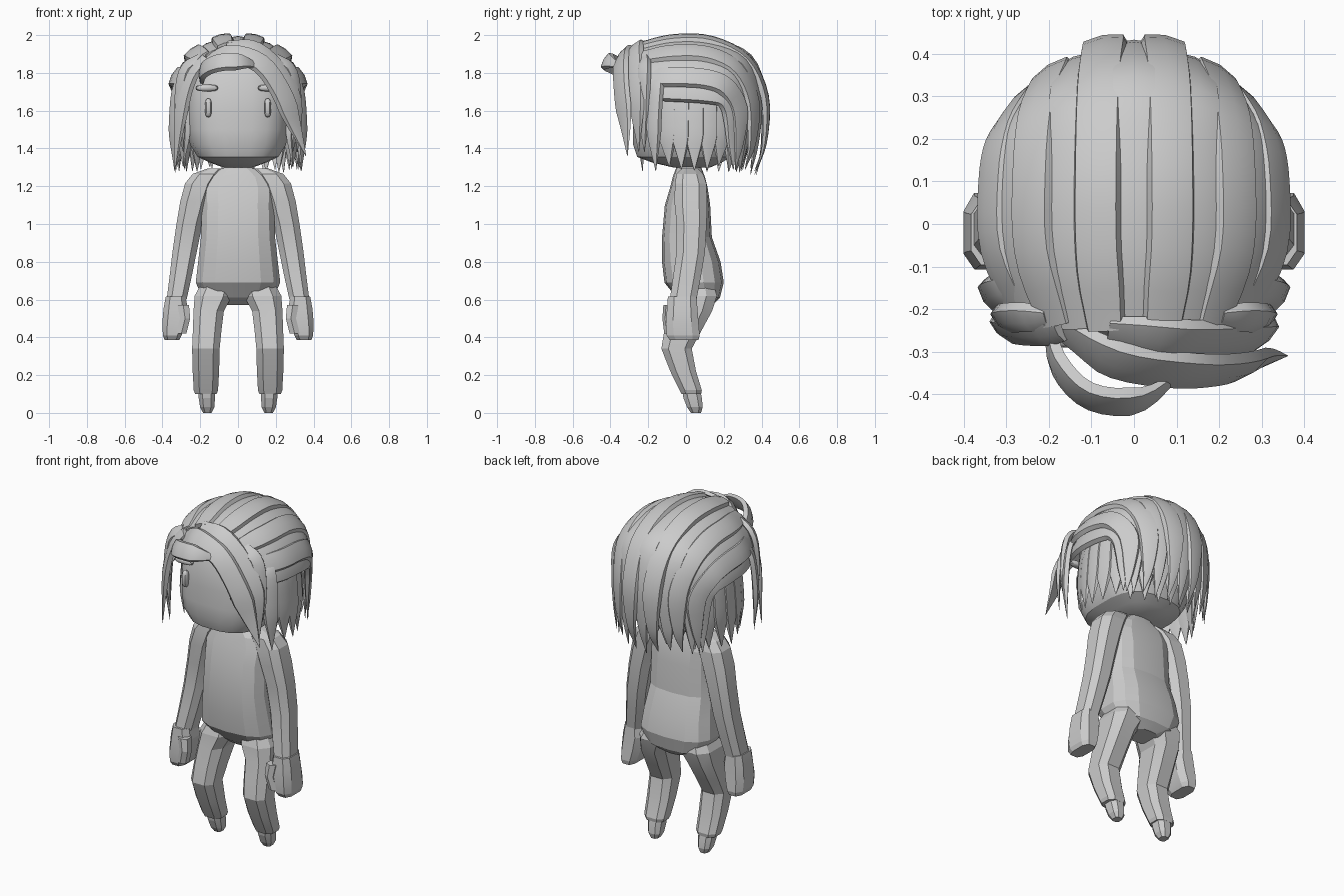
import bpy, bmesh, math, random
from mathutils import Vector

random.seed(4)
if "Cube" in bpy.data.objects:
    bpy.data.objects.remove(bpy.data.objects["Cube"])

# One plain grey for the whole figure
grey = bpy.data.materials.new("light grey")
grey.use_nodes = True
COLOUR = (0.6, 0.6, 0.6, 1)
grey.diffuse_color = COLOUR
grey.node_tree.nodes["Principled BSDF"].inputs["Base Color"].default_value = COLOUR


def finish(name, bm, angle):
    bmesh.ops.recalc_face_normals(bm, faces=bm.faces)
    mesh = bpy.data.meshes.new(name)
    bm.to_mesh(mesh)
    bm.free()
    mesh.materials.append(grey)
    ob = bpy.data.objects.new(name, mesh)
    bpy.context.collection.objects.link(ob)
    bpy.ops.object.select_all(action='DESELECT')
    ob.select_set(True)
    bpy.context.view_layer.objects.active = ob
    bpy.ops.object.shade_smooth_by_angle(angle=math.radians(angle))


def skin(bm, rings):
    """Bridge rings of points and cap both ends."""
    rings = [[bm.verts.new(p) for p in ring] for ring in rings]
    n = len(rings[0])
    for a, b in zip(rings, rings[1:]):
        for i in range(n):
            j = (i + 1) % n
            bm.faces.new((a[i], a[j], b[j], b[i]))
    bm.faces.new(rings[0])
    bm.faces.new(rings[-1])


def soft(v, power):
    return math.copysign(abs(v) ** power, v)


def loft(name, sections, sides, power=0.75, flip=1, angle=12):
    """Stack of rounded horizontal sections: centre x, centre y, z, half width, half depth."""
    rings = []
    for cx, cy, z, rx, ry in sections:
        ring = []
        for i in range(sides):
            a = math.tau * (i + 0.5) / sides
            ring.append((flip * (cx + rx * soft(math.cos(a), power)),
                         cy + ry * soft(math.sin(a), power), z))
        rings.append(ring)
    bm = bmesh.new()
    skin(bm, rings)
    finish(name, bm, angle)


def spline(points, steps):
    pts = [Vector(p) for p in points]
    pts = [2 * pts[0] - pts[1]] + pts + [2 * pts[-1] - pts[-2]]
    out = []
    for a, b, c, d in zip(pts, pts[1:], pts[2:], pts[3:]):
        for s in range(steps):
            t = s / steps
            out.append(0.5 * (2 * b + (c - a) * t + (2 * a - 5 * b + 4 * c - d) * t * t
                              + (3 * b - a - 3 * c + d) * t ** 3))
    return out + [pts[-2]]


HEAD = Vector((0, 0.05, 1.6))


def strand(bm, points, width, root=0.7, thick=0.03):
    """Pointed lock of hair with stepped edges that lies flat against the head."""
    path = spline(points, 4)
    last = len(path) - 1
    rings = []
    for i, p in enumerate(path):
        t = i / last
        along = (path[min(i + 1, last)] - path[max(i - 1, 0)]).normalized()
        side = along.cross(p - HEAD).normalized()
        out = side.cross(along)
        size = min(root + 2 * t, 1) * min(1, 0.03 + 3.2 * (1 - t))
        w, h = side * width * size / 2, out * thick * size
        rings.append([p - w - h * 0.3, p - w * 0.85 + h * 0.5, p + h * 0.75,
                      p + w * 0.85 + h * 0.5, p + w - h * 0.3, p - h * 0.5])
    skin(bm, rings)


def hair(name, locks, **extra):
    bm = bmesh.new()
    for points, width in locks:
        strand(bm, points, width, **extra)
    finish(name, bm, 35)


# Torso with neck, and head
loft("torso", [(0, .07, .57, .08, .07), (0, .065, .61, .19, .115), (0, .043, .69, .228, .157),
               (0, .028, .8, .215, .155), (0, .005, .93, .2, .132), (0, .008, 1.1, .195, .12),
               (0, .015, 1.19, .2, .1), (0, .015, 1.25, .17, .085), (0, .015, 1.295, .09, .068),
               (0, .015, 1.36, .07, .06)], 14)
loft("head", [(0, .03, 1.3, .08, .1), (0, .005, 1.325, .15, .185), (0, -.01, 1.355, .215, .25),
              (0, -.01, 1.42, .256, .272), (0, -.005, 1.5, .27, .278), (0, 0, 1.6, .275, .28),
              (0, .01, 1.76, .265, .275), (0, .02, 1.86, .22, .23),
              (0, .03, 1.92, .13, .14)], 20, 0.7, angle=25)

# Limbs, eyes and eyebrows, mirrored
for name, s in (("left", 1), ("right", -1)):
    loft(name + "_arm", [(.12, .02, 1.295, .04, .045), (.165, .02, 1.265, .08, .075),
                         (.2, .025, 1.215, .085, .088), (.23, .025, 1.12, .08, .092),
                         (.257, .03, 1.0, .073, .084), (.283, .025, .85, .068, .08),
                         (.304, .005, .72, .062, .078), (.325, -.015, .6, .056, .075)],
         8, flip=s)
    loft(name + "_hand", [(.33, -.02, .615, .055, .08), (.33, -.02, .55, .068, .085),
                          (.34, -.02, .47, .064, .092), (.348, -.015, .41, .052, .092),
                          (.35, -.01, .385, .04, .08)], 8, 0.65, flip=s)
    loft(name + "_thumb", [(.29, -.085, .57, .034, .035), (.28, -.09, .5, .03, .035),
                           (.3, -.085, .42, .03, .03)], 6, flip=s)
    loft(name + "_leg", [(.11, .045, .7, .08, .1), (.13, .043, .62, .105, .128),
                         (.155, .025, .54, .085, .12), (.163, -.015, .44, .08, .105),
                         (.17, -.05, .34, .077, .085), (.17, -.015, .22, .074, .072),
                         (.17, .025, .12, .068, .062), (.17, .028, .1, .06, .055)],
         8, 0.7, flip=s)
    loft(name + "_foot", [(.165, .025, .13, .046, .05), (.165, .035, .08, .046, .052),
                          (.163, .047, .03, .04, .044), (.162, .053, 0, .024, .028)], 8, flip=s)
    # Upright eye and flat-lying brow
    for part, x, z, w, h in (("_eye", .157, 1.615, .018, .05), ("_eyebrow", .165, 1.72, .06, .018)):
        bm = bmesh.new()
        bmesh.ops.create_uvsphere(bm, u_segments=12, v_segments=8, radius=1)
        for v in bm.verts:
            v.co = Vector((s * x + soft(v.co.x, 0.7) * w, -.268 + v.co.y * .022,
                           z + soft(v.co.z, 0.7) * h))
        finish(name + part, bm, 35)


# Crown locks run from the hairline over the top and down the back
def crown(deg, lift, drop):
    s, c = math.sin(math.radians(deg)), math.cos(math.radians(deg))
    k = s * s
    return [(.265 * s, -.25 + .03 * k, 1.7 + (.23 + lift) * c),
            ((.32 + lift) * s, -.06, 1.69 + (.28 + lift) * c),
            ((.325 + lift) * s, .14 - .04 * k, 1.68 + (.28 + lift) * c),
            ((.305 + lift) * s, .33 - .13 * k, 1.66 + .22 * c),
            (.28 * s, .405 + lift - .16 * k, 1.58 + .1 * c),
            (.28 * s, .405 + lift - .16 * k, 1.43),
            (.285 * s, .37 - .12 * k, drop)]


locks = []
for i in range(-6, 7):
    locks.append((crown(i * 14.5, .02 * (i % 2), 1.3 - .05 * random.random()), .115))
hair("crown_hair", locks, root=0.8)

# Under layer: short locks round the sides and the back, flaring at the sides
locks = []
for i in range(-8, 9):
    a = math.radians(i * 14.5)
    x, y = math.sin(a), math.cos(a)
    tip = 1.31 - .04 * random.random()
    flare = .3 + .03 * x * x
    locks.append(([(.27 * x, .03 + .24 * y, 1.76), (.305 * x, .03 + .28 * y, 1.64),
                   (.32 * x, .03 + .29 * y, 1.47), (flare * x, .03 + .27 * y, tip)], .105))
hair("under_hair", locks)

# Temple tufts in front of the ears, mirrored
locks = []
for s in (1, -1):
    locks.append(([(s * .2, -.22, 1.88), (s * .285, -.22, 1.8), (s * .305, -.225, 1.6),
                   (s * .29, -.22, 1.38)], .075))
    locks.append(([(s * .28, -.15, 1.78), (s * .32, -.16, 1.7), (s * .335, -.17, 1.5),
                   (s * .335, -.16, 1.28)], .085))
hair("temple_hair", locks)

# Small lock on the right of the brow
hair("right_brow_lock", [([(-.17, -.25, 1.88), (-.25, -.25, 1.78), (-.3, -.245, 1.6),
                           (-.335, -.23, 1.28)], .085)])

# Fringe sweeping from the parting to the left cheek
hair("fringe", [
    ([(-.16, -.25, 1.86), (-.04, -.32, 1.9), (.12, -.345, 1.85), (.23, -.34, 1.7),
      (.3, -.32, 1.52), (.36, -.31, 1.36)], .12),
    ([(-.06, -.25, 1.94), (.1, -.27, 1.92), (.24, -.265, 1.78), (.305, -.26, 1.6),
      (.315, -.25, 1.38)], .11),
])

# Loose curl standing out over the forehead
hair("front_curl", [([(-.19, -.24, 1.77), (-.175, -.33, 1.82), (-.1, -.405, 1.855),
                      (.02, -.41, 1.86), (.13, -.33, 1.83)], .1)], thick=0.03)
